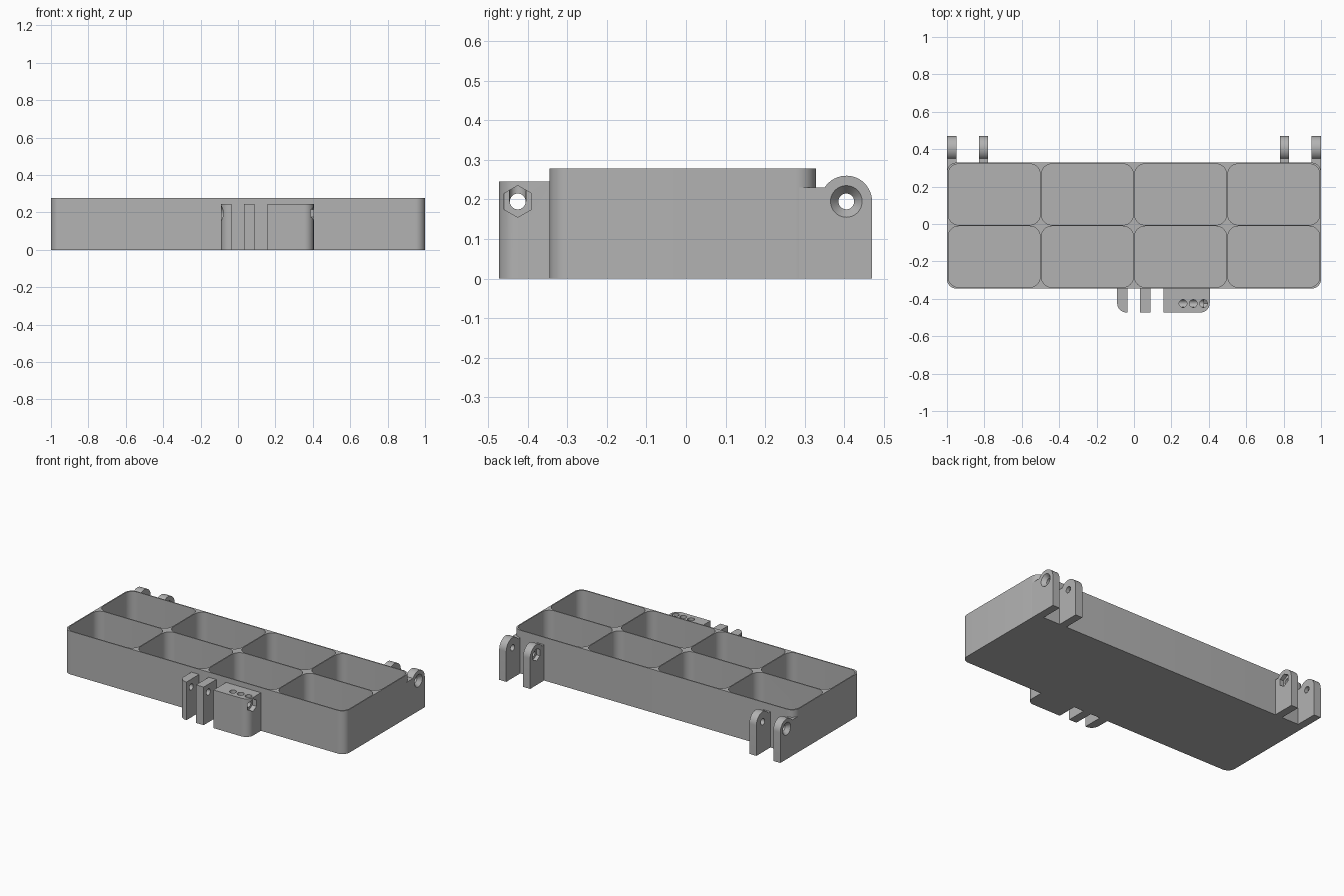
import bpy, bmesh
from math import sin, cos, pi, radians
from mathutils import Vector, Matrix

old = bpy.data.objects.get("Cube")
if old:
    bpy.data.objects.remove(old, do_unlink=True)

grey = bpy.data.materials.new("plain grey")
grey.use_nodes = True
GREY = (0.45, 0.45, 0.45, 1)
grey.diffuse_color = GREY
grey.node_tree.nodes["Principled BSDF"].inputs["Base Color"].default_value = GREY

FRONT, BACK, TOP = -0.345, 0.328, 0.278
PIN_Z, BACK_PIN_Y, FRONT_PIN_Y = 0.195, 0.405, -0.425
BORE, SINK = 0.02, 0.04


def arc(cx, cy, r, a0, a1, n=10):
    return [(cx + r * cos(radians(a0 + (a1 - a0) * i / n)),
             cy + r * sin(radians(a0 + (a1 - a0) * i / n))) for i in range(n + 1)]


def rounded(x0, x1, y0, y1, r, corners=(1, 1, 1, 1)):
    """Rectangle outline; corners run back-right, back-left, front-left, front-right."""
    pts = []
    spots = [(x1, y1, -1, -1), (x0, y1, 1, -1), (x0, y0, 1, 1), (x1, y0, -1, 1)]
    for i, (x, y, sx, sy) in enumerate(spots):
        pts += arc(x + sx * r, y + sy * r, r, 90 * i, 90 * i + 90) if corners[i] else [(x, y)]
    return pts


def prism(name, pts, lo, hi, along="Z"):
    """Extrude an outline along Z (points are x, y) or X (points are y, z)."""
    bm = bmesh.new()
    at = (lambda p, h: (p[0], p[1], h)) if along == "Z" else (lambda p, h: (h, p[0], p[1]))
    face = bm.faces.new([bm.verts.new(at(p, lo)) for p in pts])
    new = bmesh.ops.extrude_face_region(bm, geom=[face])["geom"]
    shift = Vector((0, 0, hi - lo) if along == "Z" else (hi - lo, 0, 0))
    bmesh.ops.translate(bm, vec=shift, verts=[v for v in new if isinstance(v, bmesh.types.BMVert)])
    return finish(name, bm)


def finish(name, bm):
    bmesh.ops.recalc_face_normals(bm, faces=bm.faces)
    mesh = bpy.data.meshes.new(name)
    bm.to_mesh(mesh)
    bm.free()
    mesh.materials.append(grey)
    obj = bpy.data.objects.new(name, mesh)
    bpy.context.collection.objects.link(obj)
    return obj


def cone_x(y, x_face, depth, inward):
    """Countersink cutter opening at x_face and narrowing in the inward direction."""
    bm = bmesh.new()
    extra = 0.004
    wide = SINK + (SINK - BORE) * extra / depth
    spin = Matrix.Rotation(inward * pi / 2, 4, "Y")
    mid = Matrix.Translation((x_face + inward * (depth - extra) / 2, y, PIN_Z))
    bmesh.ops.create_cone(bm, cap_ends=True, segments=40, radius1=wide, radius2=BORE * 0.99,
                          depth=depth + extra, matrix=mid @ spin)
    return finish("sink_cutter", bm)


def bore_x(y, x0, x1, r=BORE, n=32, start=90):
    return prism("bore_cutter", arc(y, PIN_Z, r, start, start + 360, n)[:-1], x0, x1, "X")


def cut(obj, cutters):
    for c in cutters:
        c.hide_render = True
        m = obj.modifiers.new("cut", "BOOLEAN")
        m.operation, m.solver, m.object = "DIFFERENCE", "EXACT", c
    bpy.context.view_layer.update()
    mesh = bpy.data.meshes.new_from_object(
        obj.evaluated_get(bpy.context.evaluated_depsgraph_get()))
    obj.modifiers.clear()
    obj.data = mesh


def remove(objs):
    for o in objs:
        bpy.data.objects.remove(o, do_unlink=True)


# Tray with a four by two grid of pockets
parts = []
tray = prism("tray", rounded(-1, 1, FRONT, BACK, 0.05), 0, TOP)
parts.append(tray)
wall, floor = 0.007, 0.02
step_x, step_y = (2 - wall) / 4, (BACK - FRONT - wall) / 2
pockets = []
for i in range(4):
    for j in range(2):
        x, y = -1 + wall + i * step_x, FRONT + wall + j * step_y
        outline = rounded(x, x + step_x - wall, y, y + step_y - wall, 0.055)
        pockets.append(prism("pocket_cutter", outline, floor, TOP + 0.1))
cut(tray, pockets)

# Hinge lugs in mirrored pairs, recessed on the faces away from each pair's gap
for side, word in ((1, "left"), (-1, "right")):
    for kind, near, far, root in (("outer", 0.95, 1.0, 0.285), ("inner", 0.78, 0.83, BACK)):
        x0, x1 = sorted((side * near, side * far))
        outline = [(root, 0), (0.47, 0)] + arc(BACK_PIN_Y, PIN_Z, 0.065, 0, 147, 20) + [(root, 0.23)]
        lug = prism(f"{word}_{kind}_lug", outline, x0, x1, "X")
        tools = [bore_x(BACK_PIN_Y, x0 - 0.1, x1 + 0.1)]
        if kind == "outer":
            tools.append(cone_x(BACK_PIN_Y, side * far, 0.025, -side))
            cut(lug, tools + pockets)
        else:
            a, b = sorted((side * (near - 0.02), side * (near + 0.025)))
            tools.append(bore_x(BACK_PIN_Y, a, b, SINK, 6))
            cut(lug, tools)
        remove(tools)
        parts.append(lug)
remove(pockets)

# Front latch: two tabs and a block sharing one pin line
latch = (("latch_end_tab", -0.09, -0.035, (0, 0, 1, 0)),
         ("latch_middle_tab", 0.033, 0.087, (0, 0, 0, 0)),
         ("latch_block", 0.157, 0.405, (0, 0, 0, 1)))
for name, x0, x1, corners in latch:
    part = prism(name, rounded(x0, x1, -0.473, FRONT, 0.05, corners), 0, 0.245)
    tools = [bore_x(FRONT_PIN_Y, x0 - 0.1, x1 + 0.1)]
    if name == "latch_end_tab":
        tools.append(cone_x(FRONT_PIN_Y, x0, 0.025, 1))
    if name == "latch_block":
        tools.append(bore_x(FRONT_PIN_Y, x1 - 0.03, x1 + 0.05, SINK, 6))
        for x in (0.262, 0.317, 0.372):
            ring = arc(x, FRONT_PIN_Y, BORE * 1.03, 0, 360, 28)[:-1]
            tools.append(prism("hole_cutter", ring, PIN_Z, 0.3))
    cut(part, tools)
    remove(tools)
    parts.append(part)

# Smooth the rounded surfaces, keeping edges sharp
bpy.ops.object.select_all(action="DESELECT")
for p in parts:
    p.select_set(True)
bpy.context.view_layer.objects.active = tray
bpy.ops.object.shade_smooth_by_angle(angle=radians(30))
